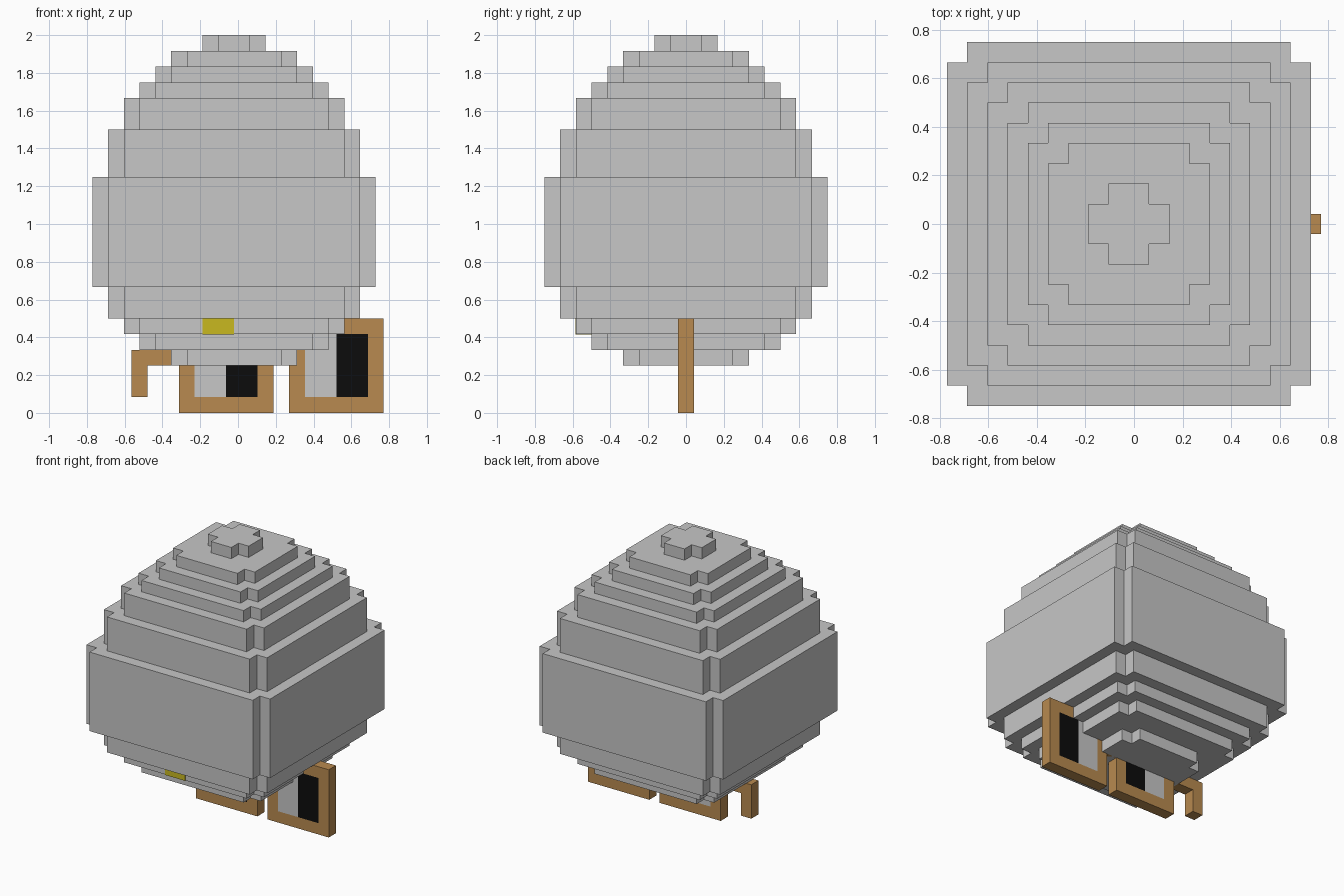
import bpy, bmesh

if "Cube" in bpy.data.objects:
    bpy.data.objects.remove(bpy.data.objects["Cube"])

U = 1 / 12           # one block
CX = -U / 4          # middle of the body


def material(name, rgb):
    m = bpy.data.materials.new(name)
    m.diffuse_color = (*rgb, 1)
    m.use_nodes = True
    m.node_tree.nodes["Principled BSDF"].inputs["Base Color"].default_value = m.diffuse_color
    return m


GREY = material("light grey", (0.57, 0.57, 0.57))
BROWN = material("tan brown", (0.479, 0.254, 0.08))
YELLOW = material("mustard yellow", (0.578, 0.479, 0.0144))
BLACK = material("black", (0.0037, 0.0037, 0.0037))


def skin(name, mat, rings, closed=False):
    """Join equal-length rings of points (in blocks); cap the ends unless closed."""
    bm = bmesh.new()
    loops = [[bm.verts.new((CX + x * U, y * U, z * U)) for x, y, z in r] for r in rings]
    n = len(loops[0])
    pairs = list(zip(loops, loops[1:])) + ([(loops[-1], loops[0])] if closed else [])
    for a, b in pairs:
        for i in range(n):
            j = (i + 1) % n
            bm.faces.new((a[i], a[j], b[j], b[i]))
    if not closed:
        bm.faces.new(loops[0])
        bm.faces.new(loops[-1])
    bmesh.ops.recalc_face_normals(bm, faces=bm.faces)
    me = bpy.data.meshes.new(name)
    bm.to_mesh(me)
    bm.free()
    me.materials.append(mat)
    ob = bpy.data.objects.new(name, me)
    bpy.context.collection.objects.link(ob)
    return ob


def prism(name, mat, profile, y0=-0.5, y1=0.5):
    """Extrude an x-z profile along y."""
    return skin(name, mat, [[(x, y, z) for x, z in profile] for y in (y0, y1)])


def rect(x0, x1, z0, z1):
    return [(x0, z0), (x1, z0), (x1, z1), (x0, z1)]


def notched_square(h, z):
    """Square of half width h with one block missing from every corner."""
    k = h - 1
    quarter = [(h, k), (k, k), (k, h)]
    pts = []
    for _ in range(4):
        pts += [(x, y, z) for x, y in quarter]
        quarter = [(-y, x) for x, y in quarter]
    return pts


# Stepped round body: (half width, bottom, top) of each tier
tiers = [(4, 3, 4), (6, 4, 5), (7, 5, 6), (8, 6, 8), (9, 8, 15), (8, 15, 18),
         (7, 18, 20), (6, 20, 21), (5, 21, 22), (4, 22, 23), (2, 23, 24)]
skin("body", GREY, [notched_square(h, z) for h, z0, z1 in tiers for z in (z0, z1)])

# Yellow block on the front
prism("yellow_patch", YELLOW, rect(-2, 0, 4.97, 6), -7.03, -6)

# Glasses: two square frames with half grey, half black lenses
for side, x in (("left", -3.5), ("right", 3.5)):
    outer, inner = rect(x, x + 6, 0, 6), rect(x + 1, x + 5, 1, 5)
    rings = [[(px, y, pz) for px, pz in p]
             for p, y in ((outer, -0.5), (outer, 0.5), (inner, 0.5), (inner, -0.5))]
    skin(side + "_frame", BROWN, rings, closed=True)
    prism(side + "_lens_white", GREY, rect(x + 1, x + 3, 1, 5))
    prism(side + "_lens_pupil", BLACK, rect(x + 3, x + 5, 1, 5))

# Bridge between the frames and bent ear arm
prism("bridge", BROWN, rect(2.5, 3.5, 3, 4))
prism("ear_arm", BROWN, [(-3.5, 4), (-6.5, 4), (-6.5, 1), (-5.5, 1), (-5.5, 3), (-3.5, 3)])
